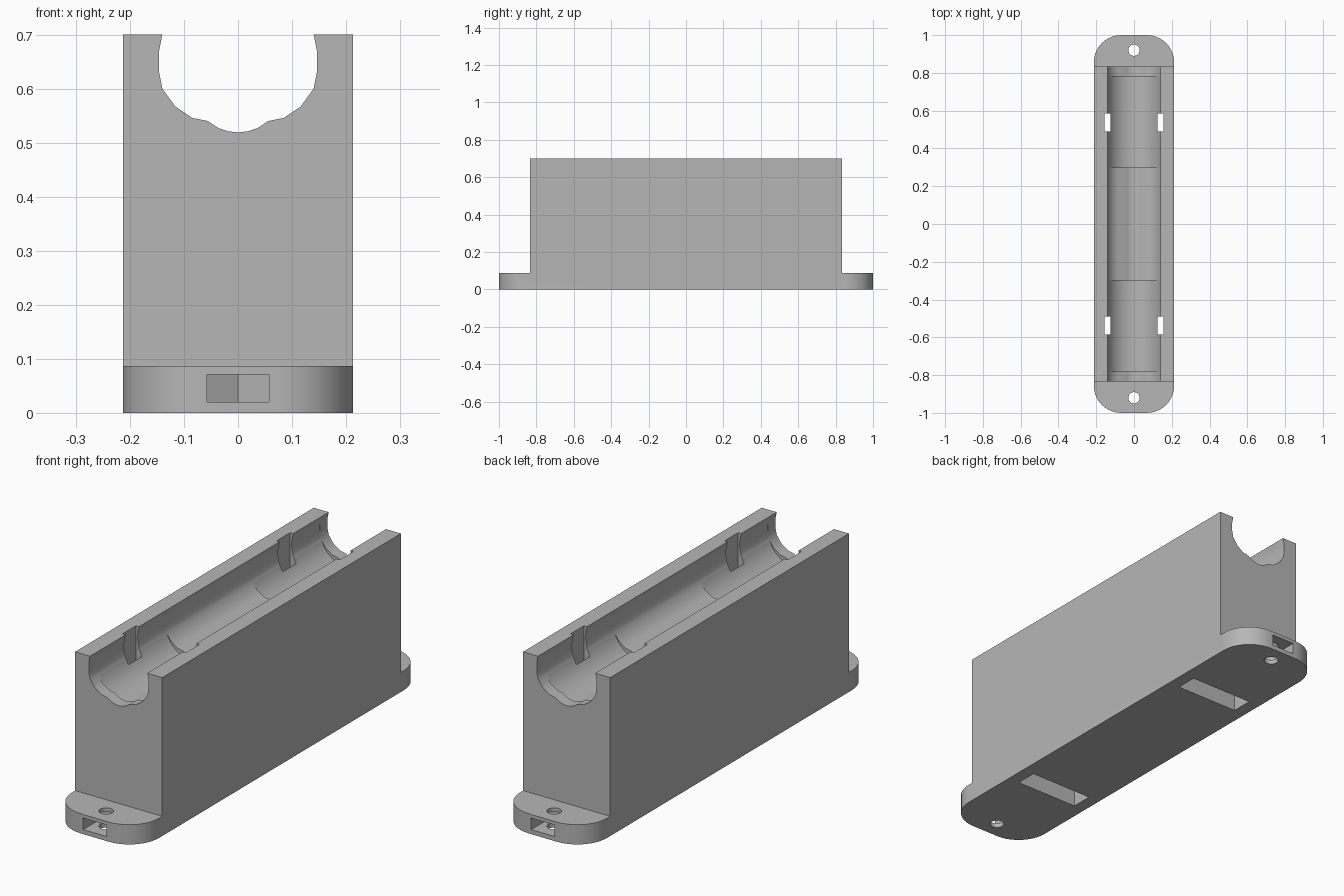
import bpy
import bmesh
from math import cos, sin, pi, radians

cube = bpy.data.objects.get("Cube")
if cube:
    bpy.data.objects.remove(cube, do_unlink=True)

grey = bpy.data.materials.new("plain grey")
grey.use_nodes = True
grey.diffuse_color = (0.47, 0.47, 0.47, 1)
grey.node_tree.nodes["Principled BSDF"].inputs["Base Color"].default_value = grey.diffuse_color


def prism(name, outline, lo, hi, axis="z"):
    """Extrude a closed outline along z (x, y points) or along y (x, z points)."""
    bm = bmesh.new()
    rings = []
    for t in (lo, hi):
        rings.append([bm.verts.new((a, b, t) if axis == "z" else (a, t, b)) for a, b in outline])
    bm.faces.new(rings[0])
    bm.faces.new(rings[1])
    n = len(outline)
    for i in range(n):
        j = (i + 1) % n
        bm.faces.new((rings[0][i], rings[0][j], rings[1][j], rings[1][i]))
    bmesh.ops.recalc_face_normals(bm, faces=bm.faces)
    mesh = bpy.data.meshes.new(name)
    bm.to_mesh(mesh)
    bm.free()
    mesh.materials.append(grey)
    ob = bpy.data.objects.new(name, mesh)
    bpy.context.collection.objects.link(ob)
    return ob


def rect(x0, x1, y0, y1):
    return [(x0, y0), (x1, y0), (x1, y1), (x0, y1)]


def arc(cx, cy, r, start, end, n):
    return [(cx + r * cos(radians(start + (end - start) * i / n)),
             cy + r * sin(radians(start + (end - start) * i / n))) for i in range(n + 1)]


def combine(target, tool, operation):
    """Apply a boolean and discard the tool object."""
    tool.hide_render = True
    mod = target.modifiers.new("cut", "BOOLEAN")
    mod.operation = operation
    mod.solver = "EXACT"
    mod.object = tool
    graph = bpy.context.evaluated_depsgraph_get()
    mesh = bpy.data.meshes.new_from_object(target.evaluated_get(graph))
    target.modifiers.clear()
    target.data = mesh
    bpy.data.objects.remove(tool, do_unlink=True)


HALF, BODY, TOP, BASE = 0.213, 0.833, 0.70, 0.087

# Rounded base plate with the tall block on it
r = 0.145
plate = []
for sx, sy, a in ((1, 1, 0), (-1, 1, 90), (-1, -1, 180), (1, -1, 270)):
    plate += arc(sx * (HALF - r), sy * (1 - r), r, a, a + 90, 10)
holder = prism("cradle_block", plate, 0, BASE)
combine(holder, prism("tower", rect(-HALF, HALF, -BODY, BODY), 0.04, TOP), "UNION")

# Ribbed trough: shallow profile along the whole length
half = [(0.14, 0.75), (0.14, 0.70), (0.146, 0.67), (0.146, 0.63), (0.14, 0.60),
        (0.116, 0.567), (0.085, 0.546), (0.056, 0.54), (0.036, 0.527), (0.018, 0.521)]
trough = half + [(0, 0.519)] + [(-x, z) for x, z in reversed(half)]
combine(holder, prism("trough_cutter", trough, -0.9, 0.9, "y"), "DIFFERENCE")

# Round seats, strap slots, strap pockets, screw holes and nut traps at both ends
for s in (-1, 1):
    seat = arc(0, 0.65, 0.1475, 20, -200, 36)
    seat = [(0.1386, 0.75)] + seat + [(-0.1386, 0.75)]
    combine(holder, prism("seat_cutter", seat, *sorted((s * 0.3, s * 0.78)), "y"), "DIFFERENCE")

    y0, y1 = sorted((s * 0.49, s * 0.585))
    for side in (-1, 1):
        x0, x1 = sorted((side * 0.125, side * 0.155))
        combine(holder, prism("slot_cutter", rect(x0, x1, y0, y1), 0.05, 0.8), "DIFFERENCE")
    combine(holder, prism("pocket_cutter", rect(-0.156, 0.156, y0 - 0.001, y1 + 0.001),
                          -0.1, 0.12), "DIFFERENCE")

    hole = arc(0, s * 0.92, 0.03, 0, 360, 24)[:-1]
    combine(holder, prism("screw_cutter", hole, -0.1, 0.2), "DIFFERENCE")
    trap = [(-0.057, s * 1.1), (0.057, s * 1.1), (0.057, s * 0.887),
            (0, s * 0.854), (-0.057, s * 0.887)]
    combine(holder, prism("nut_cutter", trap, 0.02, 0.071), "DIFFERENCE")

# Smooth the curved walls and keep the edges crisp
bpy.ops.object.select_all(action="DESELECT")
holder.select_set(True)
bpy.context.view_layer.objects.active = holder
bpy.ops.object.shade_smooth_by_angle(angle=radians(25))
